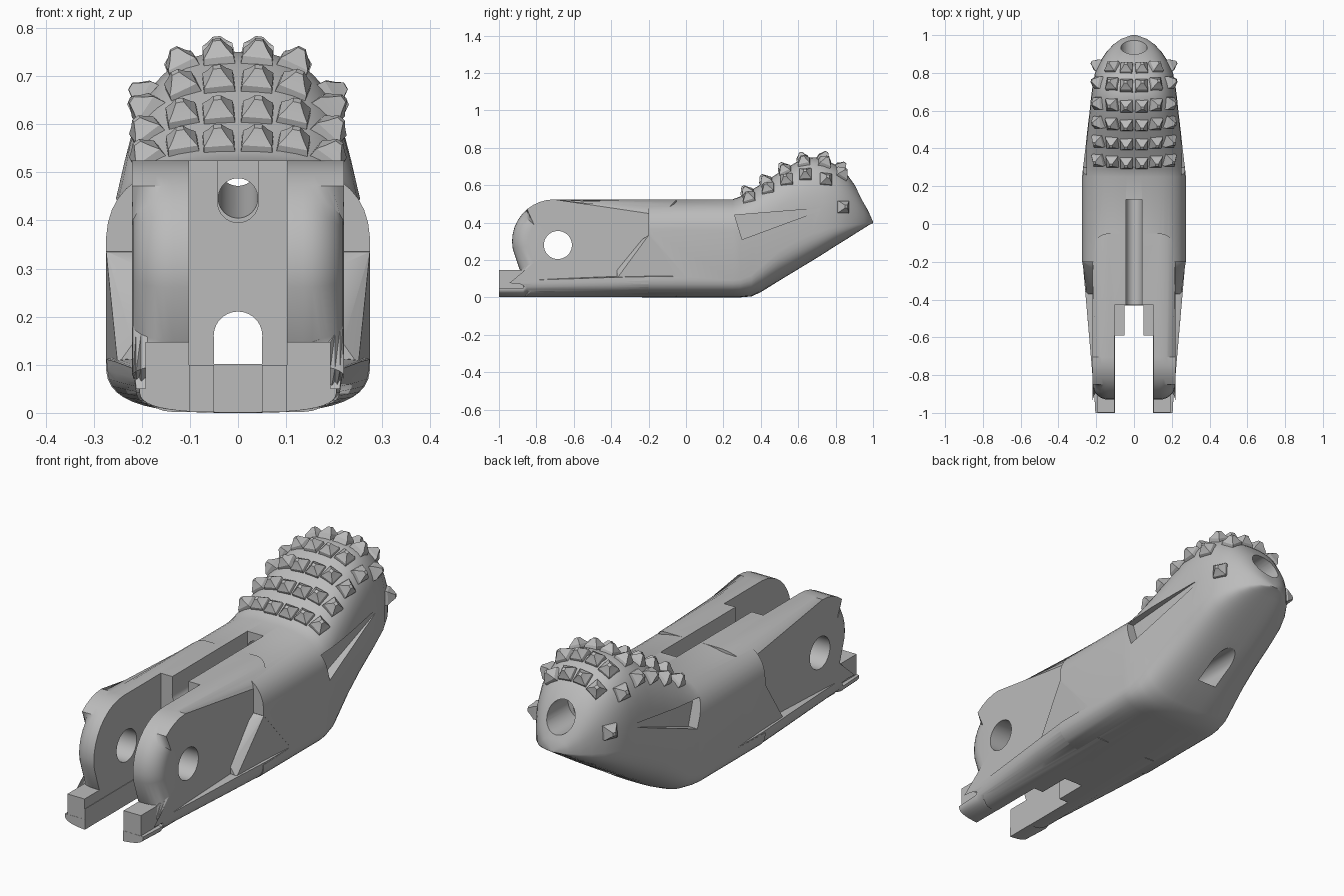
import bpy, bmesh, math
from mathutils import Vector, Matrix
from mathutils.bvhtree import BVHTree

if "Cube" in bpy.data.objects:
    bpy.data.objects.remove(bpy.data.objects["Cube"])

grey = bpy.data.materials.new("plain_grey")
grey.use_nodes = True
grey.diffuse_color = (0.5, 0.5, 0.5, 1)
grey.node_tree.nodes["Principled BSDF"].inputs["Base Color"].default_value = (0.5, 0.5, 0.5, 1)


def finish(bm, name):
    bmesh.ops.recalc_face_normals(bm, faces=bm.faces)
    me = bpy.data.meshes.new(name)
    bm.to_mesh(me)
    bm.free()
    ob = bpy.data.objects.new(name, me)
    me.materials.append(grey)
    bpy.context.collection.objects.link(ob)
    return ob


def section(y, zb, zl, zh, zt, hw, n=44):
    """Rounded outline: lower and upper superellipse halves joined by straight sides."""
    pts = []
    for i in range(n):
        a = 2 * math.pi * (i + 0.5) / n
        c, s = math.cos(a), math.sin(a)
        e = 2 / 2.7 if s > 0 else 2 / 3
        x = math.copysign(abs(c) ** e, c) * hw
        h = abs(s) ** e
        pts.append((x, y, zh + h * (zt - zh) if s > 0 else zl - h * (zl - zb)))
    return pts


def loft(name, rows):
    bm = bmesh.new()
    rings = [[bm.verts.new(p) for p in section(*r)] for r in rows]
    for a, b in zip(rings, rings[1:]):
        for i in range(len(a)):
            j = (i + 1) % len(a)
            bm.faces.new((a[i], a[j], b[j], b[i]))
    bm.faces.new(rings[0])
    bm.faces.new(rings[-1])
    return finish(bm, name)


def prism(name, outline, x0, x1, bevel=0):
    """Side outline (y, z) extruded across x, with optional rounded rims."""
    bm = bmesh.new()
    a = [bm.verts.new((x0, y, z)) for y, z in outline]
    b = [bm.verts.new((x1, y, z)) for y, z in outline]
    caps = [bm.faces.new(a), bm.faces.new(b)]
    for i in range(len(a)):
        j = (i + 1) % len(a)
        bm.faces.new((a[i], a[j], b[j], b[i]))
    if bevel:
        rim = [e for f in caps for e in f.edges]
        bmesh.ops.bevel(bm, geom=rim, offset=bevel, segments=7, profile=0.5, affect='EDGES')
    return finish(bm, name)


def box(name, x0, x1, y0, y1, z0, z1):
    return prism(name, [(y0, z0), (y1, z0), (y1, z1), (y0, z1)], x0, x1)


def hull(name, pts):
    bm = bmesh.new()
    for p in pts:
        bm.verts.new(p)
    bmesh.ops.convex_hull(bm, input=bm.verts)
    return finish(bm, name)


def rod(name, p, q, r):
    p, q = Vector(p), Vector(q)
    bm = bmesh.new()
    turn = (q - p).to_track_quat('Z', 'Y').to_matrix().to_4x4()
    bmesh.ops.create_cone(bm, cap_ends=True, segments=40, radius1=r, radius2=r,
                          depth=(q - p).length, matrix=Matrix.Translation((p + q) / 2) @ turn)
    return finish(bm, name)


def combine(ob, other, operation):
    m = ob.modifiers.new("join", 'BOOLEAN')
    m.operation, m.object, m.solver = operation, other, 'EXACT'
    bpy.context.view_layer.objects.active = ob
    bpy.ops.object.modifier_apply(modifier=m.name)
    bpy.data.objects.remove(other)


# Main body: broad middle bending up into the domed tip
body = loft("finger_body", [
    (-.235, 0, .11, .33, .524, .21), (-.2, 0, .11, .335, .525, .275),
    (.25, 0, .11, .33, .525, .275), (.29, 0, .115, .335, .54, .271),
    (.35, .005, .14, .35, .575, .264), (.4, .028, .19, .37, .605, .258),
    (.5, .09, .28, .4, .67, .247), (.6, .15, .34, .43, .73, .235),
    (.67, .193, .37, .44, .75, .228), (.73, .23, .385, .44, .745, .22),
    (.8, .275, .4, .44, .71, .207), (.86, .312, .4, .425, .66, .18),
    (.91, .344, .4, .415, .59, .147), (.95, .369, .4, .41, .515, .11),
    (.98, .388, .4, .405, .45, .068), (1, .397, .4, .402, .405, .012)])
surface = BVHTree.FromObject(body, bpy.context.evaluated_depsgraph_get())

# Side recesses, mirrored
for s in (-1, 1):
    combine(body, prism("shoulder_cut", [(-.3, .1), (0, .11), (-.2, .335), (-.2, .6), (-.3, .6)],
                        s * .2, s * .4), 'DIFFERENCE')
    combine(body, prism("side_wedge_cut", [(.26, .44), (.30, .31), (.76, .48)],
                        s * .222, s * .4), 'DIFFERENCE')

# Rounded lug block
arc = [(-.705 + .225 * math.cos(a), .3 + .224 * math.sin(a))
       for a in (math.radians(90 + 10 * k) for k in range(11))]
lug = prism("lug", arc + [(-.89, .15), (-.86, .1), (-.86, .002), (-.05, .002), (-.05, .524)],
            -.22, .22, .085)
combine(body, lug, 'UNION')

# Flared base tray
tray = loft("base_tray", [
    (-1, .001, .05, .05, .052, .205), (-.87, .001, .05, .05, .052, .212),
    (-.85, .001, .085, .09, .1, .216), (-.4, .001, .1, .105, .115, .255),
    (-.18, .001, .11, .11, .12, .274), (.02, .001, .11, .11, .12, .2745)])
combine(body, tray, 'UNION')

# Shoulder facets and front stop tabs, mirrored
for s in (-1, 1):
    pts = [(.274, -.198, .335), (.274, 0, .11), (.218, -.235, .31), (.218, -.37, .145),
           (.1, -.198, .335), (.1, 0, .11), (.1, -.235, .31), (.1, -.37, .06), (.25, -.37, .1),
           (.1, 0, .06), (.27, 0, .1)]
    combine(body, hull("shoulder_facet", [(s * x, y, z) for x, y, z in pts]), 'UNION')
    combine(body, box("stop_tab", s * .09, s * .192, -.999, -.83, .03, .147), 'UNION')

# Fork slot, tendon groove, bores and pivot hole
cuts = [
    box("fork_slot", -.102, .102, -1.1, -.43, .1, .7),
    box("fork_floor_slot", -.1, .1, -1.1, -.59, -.1, .15),
    box("narrow_floor_slot", -.05, .05, -.7, -.431, -.1, .15),
    box("top_groove", -.042, .042, -.5, .13, .438, .7),
    rod("groove_floor", (0, -.5, .438), (0, .129, .438), .0425),
    rod("upper_bore", (0, .05, .438), (0, .85, .52), .041),
    rod("tip_bore", (0, .78, .535), (0, 1.2, .54), .07),
    box("lower_bore", -.05, .05, -.5, 1.2, .102, .16),
    rod("lower_bore_arch", (0, -.51, .16), (0, 1.21, .16), .0505),
    rod("pivot_hole", (-.5, -.685, .28), (.5, -.685, .28), .075)]
for c in cuts:
    combine(body, c, 'DIFFERENCE')

# Grip studs: blunt four-sided points set along the surface normals
bm = bmesh.new()
for y in (.32, .42, .52, .62, .73, .82):
    for x in (-.188, -.115, -.04, .04, .115, .188):
        hit, normal, _, _ = surface.ray_cast(Vector((x, y + abs(x) * .1, 2)), Vector((0, 0, -1)))
        if hit is None:
            continue
        if normal.z < 0:
            normal = -normal
        side = Vector((0, 1, 0)).cross(normal).normalized()
        along = normal.cross(side)
        rings = []
        for r, h in ((.034, -.015), (.031, .012), (.019, .026), (.008, .042)):
            rings.append([bm.verts.new(hit + normal * h + side * r * u + along * r * v)
                          for u, v in ((-1, -1), (1, -1), (1, 1), (-1, 1))])
        for a, b in zip(rings, rings[1:]):
            for i in range(4):
                j = (i + 1) % 4
                bm.faces.new((a[i], a[j], b[j], b[i]))
        bm.faces.new(rings[0])
        bm.faces.new(rings[-1])
studs = finish(bm, "grip_studs")

for ob in (body, studs):
    bpy.ops.object.select_all(action='DESELECT')
    ob.select_set(True)
    bpy.context.view_layer.objects.active = ob
    bpy.ops.object.shade_smooth_by_angle(angle=math.radians(28))
